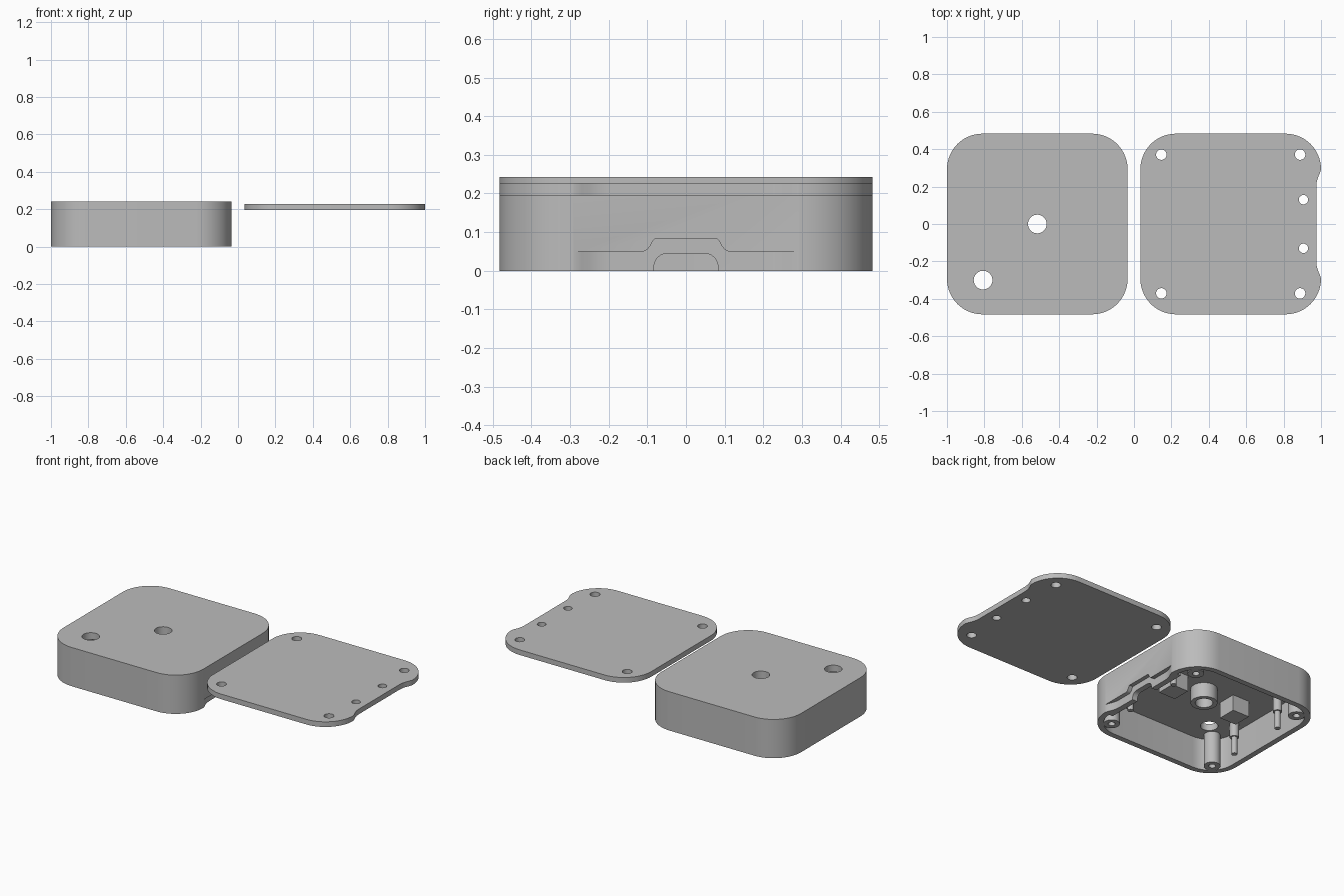
import bpy
import bmesh
from math import sin, cos, pi, radians
from mathutils import Vector

if "Cube" in bpy.data.objects:
    bpy.data.objects.remove(bpy.data.objects["Cube"])

grey = bpy.data.materials.new("plain_grey")
grey.use_nodes = True
colour = (0.5, 0.5, 0.5, 1)
grey.diffuse_color = colour
grey.node_tree.nodes["Principled BSDF"].inputs["Base Color"].default_value = colour

HALF, RADIUS, WALL = 0.483, 0.19, 0.034
CASE_X, LID_X = -0.517, 0.517
TOP, CEILING = 0.242, 0.2
POST = 0.371                       # screw offset from the centre
parts = []


def prism(name, points, low, high, axis="z"):
    """Extrude a closed outline along z (points are x, y) or x (points are y, z)."""
    bm = bmesh.new()
    def place(p, h):
        return (p[0], p[1], h) if axis == "z" else (h, p[0], p[1])
    face = bm.faces.new([bm.verts.new(place(p, low)) for p in points])
    moved = bmesh.ops.extrude_face_region(bm, geom=[face])["geom"]
    step = Vector((0, 0, high - low) if axis == "z" else (high - low, 0, 0))
    bmesh.ops.translate(bm, verts=[v for v in moved if isinstance(v, bmesh.types.BMVert)], vec=step)
    bmesh.ops.recalc_face_normals(bm, faces=bm.faces)
    mesh = bpy.data.meshes.new(name)
    bm.to_mesh(mesh)
    bm.free()
    mesh.materials.append(grey)
    obj = bpy.data.objects.new(name, mesh)
    bpy.context.collection.objects.link(obj)
    parts.append(obj)
    return obj


def circle(x, y, r, n=32):
    return [(x + r * cos(2 * pi * i / n), y + r * sin(2 * pi * i / n)) for i in range(n)]


def rounded(cx, half, r, n=14):
    """Rounded square outline."""
    c = half - r
    pts = []
    for q, (sx, sy) in enumerate([(1, 1), (-1, 1), (-1, -1), (1, -1)]):
        for i in range(n + 1):
            a = pi / 2 * (q + i / n)
            pts.append((cx + sx * c + r * cos(a), sy * c + r * sin(a)))
    return pts


def mirrored(half_profile):
    """Complete an outline given its positive first-coordinate half."""
    return half_profile + [(-a, b) for a, b in reversed(half_profile)]


def cut(obj, cutters):
    for c in cutters:
        c.hide_render = True
        mod = obj.modifiers.new("cut", "BOOLEAN")
        mod.operation, mod.solver, mod.object = "DIFFERENCE", "EXACT", c
    graph = bpy.context.evaluated_depsgraph_get()
    mesh = bpy.data.meshes.new_from_object(obj.evaluated_get(graph))
    obj.modifiers.clear()
    obj.data = mesh


def discard(cutters):
    for c in cutters:
        parts.remove(c)
        bpy.data.objects.remove(c)


def notch(cx):
    """Shallow scoop in the +x side, shared by case and lid."""
    edge = cx + HALF
    side = [(0.2, 0.025), (0.225, 0.023), (0.25, 0.016), (0.27, 0.007), (0.29, 0)]
    half = [(y, edge - d) for y, d in side] + [(0.29, edge + 0.05)]
    return [(x, y) for y, x in mirrored(half)]


# Case shell, open underneath
case = prism("case_shell", rounded(CASE_X, HALF, RADIUS), 0, TOP)
edge = CASE_X + HALF
cavity = prism("cavity", rounded(CASE_X, HALF - WALL, RADIUS - WALL), -0.1, CEILING)
centre_hole = prism("centre_hole", circle(CASE_X, 0, 0.05), -0.1, 0.4)
corner_hole = prism("corner_hole", circle(-0.807, -0.3, 0.05), 0.15, 0.4)
scoop = prism("scoop", notch(CASE_X), -0.1, 0.05)
hump = prism("hump", mirrored([(0.11, 0.02), (0.11, 0.05), (0.1, 0.055), (0.092, 0.065),
                               (0.086, 0.077), (0.08, 0.083)]), edge - 0.025, edge + 0.1, "x")
arch_half = [(0.083, -0.1), (0.083, 0.005)]
arch_half += [(0.048 + 0.035 * cos(a), 0.01 + 0.035 * sin(a))
              for a in [radians(d) for d in range(0, 91, 15)]]
cable_arch = prism("cable_arch", mirrored(arch_half), edge - 0.2, edge + 0.1, "x")
cut(case, [cavity, centre_hole, corner_hole, scoop, hump, cable_arch])

# Inner lining behind the cable scoop
lining = prism("cable_lining", mirrored([(0.3, 0), (0.3, 0.08), (0.13, 0.08),
                                         (0.115, 0.112)]), edge - 0.06, edge - 0.026, "x")
cut(lining, [cable_arch])

# Central bush
bush = prism("centre_bush", circle(CASE_X, 0, 0.076), 0.11, CEILING + 0.005)
cut(bush, [centre_hole])
discard([cavity, centre_hole, corner_hole, scoop, hump, cable_arch])

for sx in (-1, 1):
    side = "left" if sx > 0 else "right"
    # Ceiling blocks
    bx = CASE_X + sx * 0.225
    prism("block_" + side, [(bx + a * 0.058, b * 0.058) for a, b in
                            [(-1, -1), (1, -1), (1, 1), (-1, 1)]], 0.1, CEILING + 0.005)
    for sy in (-1, 1):
        spot = side + ("_back" if sy > 0 else "_front")
        # Screw posts with blind holes
        px, py = CASE_X + sx * POST, sy * POST
        post = prism("screw_post_" + spot, circle(px, py, 0.047), 0, CEILING + 0.005)
        bore = prism("bore", circle(px, py, 0.02, 20), -0.1, 0.15)
        cut(post, [bore])
        discard([bore])
        # Stepped locating pins
        qx, qy = CASE_X + sx * 0.383, sy * 0.19
        prism("pin_base_" + spot, circle(qx, qy, 0.026, 24), 0.11, CEILING + 0.005)
        prism("pin_tip_" + spot, circle(qx, qy, 0.017, 20), 0.002, 0.112)

# Lid plate with screw holes, wire holes and scoop
lid = prism("lid_plate", rounded(LID_X, HALF, RADIUS), 0.195, 0.227)
holes = [prism("scoop", notch(LID_X), 0.1, 0.3)]
for sy in (-1, 1):
    for x in (LID_X - POST, LID_X + POST):
        holes.append(prism("screw_hole", circle(x, sy * POST, 0.028), 0.1, 0.3))
    holes.append(prism("wire_hole", circle(0.906, sy * 0.13, 0.025), 0.1, 0.3))
cut(lid, holes)
discard(holes)

# Smooth curved walls, crisp edges
bpy.ops.object.select_all(action="DESELECT")
for obj in parts:
    obj.select_set(True)
bpy.context.view_layer.objects.active = case
bpy.ops.object.shade_smooth_by_angle(angle=radians(30))
